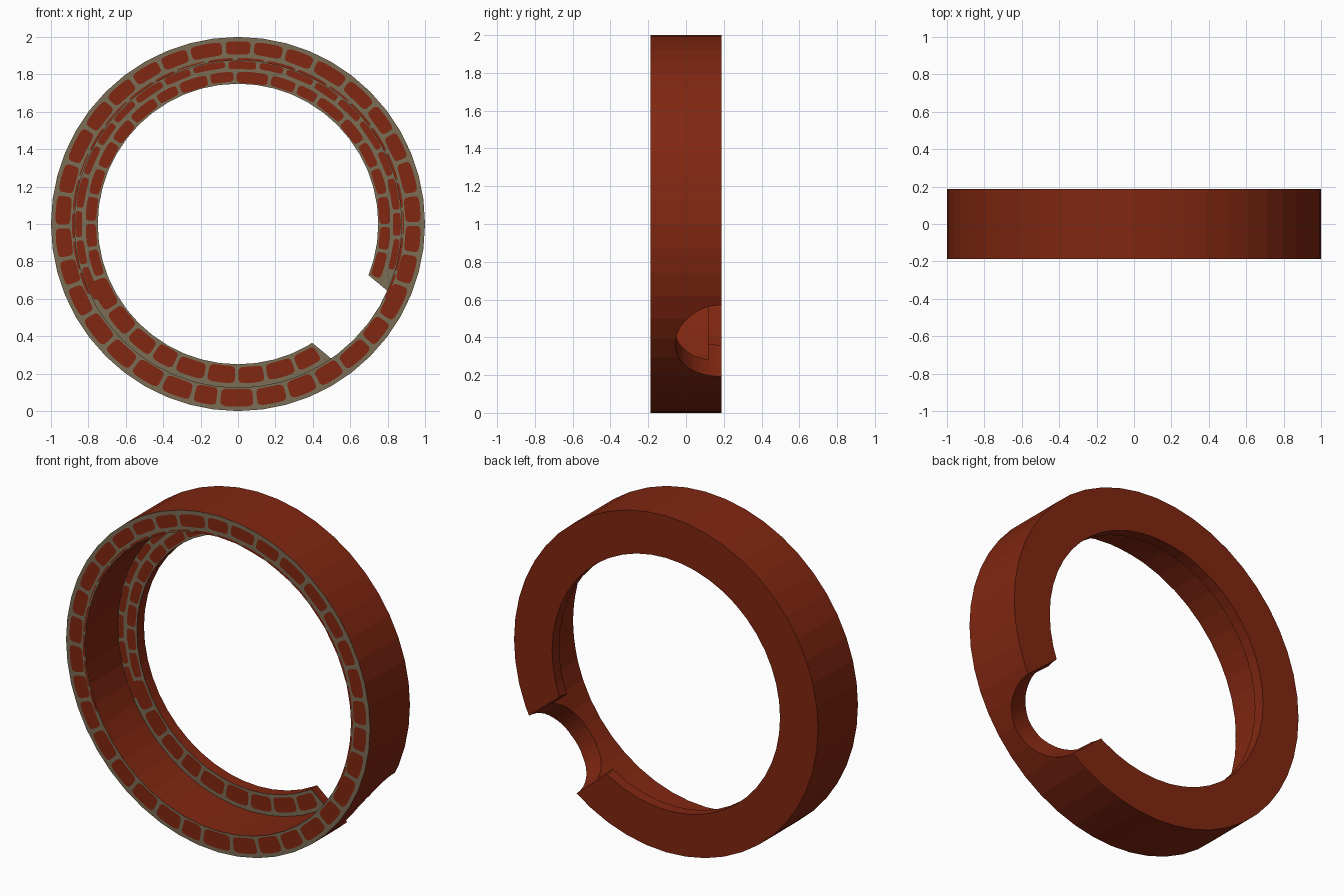
import bpy, bmesh, math, random
from mathutils import Matrix

if "Cube" in bpy.data.objects:
    bpy.data.objects.remove(bpy.data.objects["Cube"])

random.seed(4)
SIDES = 48
R_OUT, R_WALL, R_IN = 1.0, 0.875, 0.75     # rim, recess wall, flange bore
FRONT, STEP, BACK = -0.1875, 0.12, 0.1875  # depths along y
NOTCH_R = 0.245
NOTCH_A = math.radians(-39.7)


def material(name, rgb):
    m = bpy.data.materials.new(name)
    m.diffuse_color = (*rgb, 1)
    m.use_nodes = True
    m.node_tree.nodes["Principled BSDF"].inputs["Base Color"].default_value = m.diffuse_color
    return m


brick = material("brick_red", (0.218, 0.020, 0.0055))
mortar = material("mortar_grey", (0.195, 0.153, 0.089))


def add_object(name, bm, *mats):
    me = bpy.data.meshes.new(name)
    bm.to_mesh(me)
    bm.free()
    for m in mats:
        me.materials.append(m)
    ob = bpy.data.objects.new(name, me)
    bpy.context.collection.objects.link(ob)
    return ob


def polar(r, a, y):
    return (r * math.cos(a), y, 1 + r * math.sin(a))


# Ring body: stepped profile turned around the y axis
profile = [(R_OUT, FRONT), (R_OUT, BACK), (R_IN, BACK),
           (R_IN, STEP), (R_WALL, STEP), (R_WALL, FRONT)]
bm = bmesh.new()
loops = [[bm.verts.new(polar(r, 2 * math.pi * i / SIDES, y)) for r, y in profile]
         for i in range(SIDES)]
n = len(profile)
for i in range(SIDES):
    a, b = loops[i], loops[(i + 1) % SIDES]
    for j in range(n):
        k = (j + 1) % n
        bm.faces.new((a[j], a[k], b[k], b[j]))
bmesh.ops.recalc_face_normals(bm, faces=bm.faces)
bm.normal_update()
for f in bm.faces:
    f.material_index = 1 if f.normal.y < -0.9 else 0
ring = add_object("ring_body", bm, brick, mortar)

# Round notch cut radially through the back edge
bm = bmesh.new()
mid = polar(0.85, NOTCH_A, BACK)
place = (Matrix.Translation(mid) @ Matrix.Rotation(-NOTCH_A, 4, 'Y')
         @ Matrix.Rotation(math.pi / 2, 4, 'Y'))
bmesh.ops.create_cone(bm, cap_ends=True, segments=48, radius1=NOTCH_R,
                      radius2=NOTCH_R, depth=0.9, matrix=place)
cutter = add_object("notch_cutter", bm, brick)
cutter.hide_render = True
mod = ring.modifiers.new("notch", 'BOOLEAN')
mod.operation = 'DIFFERENCE'
mod.solver = 'EXACT'
mod.object = cutter
bpy.context.view_layer.objects.active = ring
bpy.ops.object.modifier_apply(modifier="notch")
bpy.data.objects.remove(cutter)


def add_brick(bm, r0, r1, a0, a1, y):
    """One rounded brick plate in polar coordinates, facing -y."""
    pts = []
    for i in range(24):
        t = 2 * math.pi * i / 24
        u, v = [math.copysign(abs(w) ** 0.4, w) for w in (math.cos(t), math.sin(t))]
        pts.append(bm.verts.new(polar((r0 + r1) / 2 + v * (r1 - r0) / 2,
                                      (a0 + a1) / 2 + u * (a1 - a0) / 2, y)))
    f = bm.faces.new(pts)
    f.normal_update()
    if f.normal.y > 0:
        f.normal_flip()


def brick_row(bm, start, end, count, radii, y, gap=0.022):
    """Row of bricks between two angles; radii(angle) gives its band or None."""
    step = (end - start) / count
    edges = [start + step * (i + random.uniform(-0.12, 0.12) * (0 < i < count))
             for i in range(count + 1)]
    for a0, a1 in zip(edges, edges[1:]):
        band = radii((a0 + a1) / 2)
        if band:
            j = random.uniform(-0.004, 0.004)
            add_brick(bm, band[0] + j, band[1], a0 + gap / 2, a1 - gap / 2, y)


def low(a):
    return math.sin(a) < -0.45


# Bricks on the front rim
bm = bmesh.new()
y = FRONT - 0.002
brick_row(bm, 0, 2 * math.pi, 34,
          lambda a: (0.895 + 0.012 * math.sin(a), 0.977), y)
brick_row(bm, 0.09, 0.09 + 2 * math.pi, 34,
          lambda a: None if low(a) else (0.877, 0.888), y)
add_object("rim_bricks", bm, brick)

# Bricks on the recessed flange, running from one notch edge to the other
half = math.asin(0.235 / 0.76)
start, end = NOTCH_A + half, NOTCH_A + 2 * math.pi - half
bm = bmesh.new()
y = STEP - 0.002
brick_row(bm, start, end, 29, lambda a: (0.762, 0.852) if low(a) else (0.757, 0.815), y)
brick_row(bm, start + 0.08, end - 0.08, 28,
          lambda a: None if low(a) else (0.832, 0.871), y)
add_object("flange_bricks", bm, brick)
